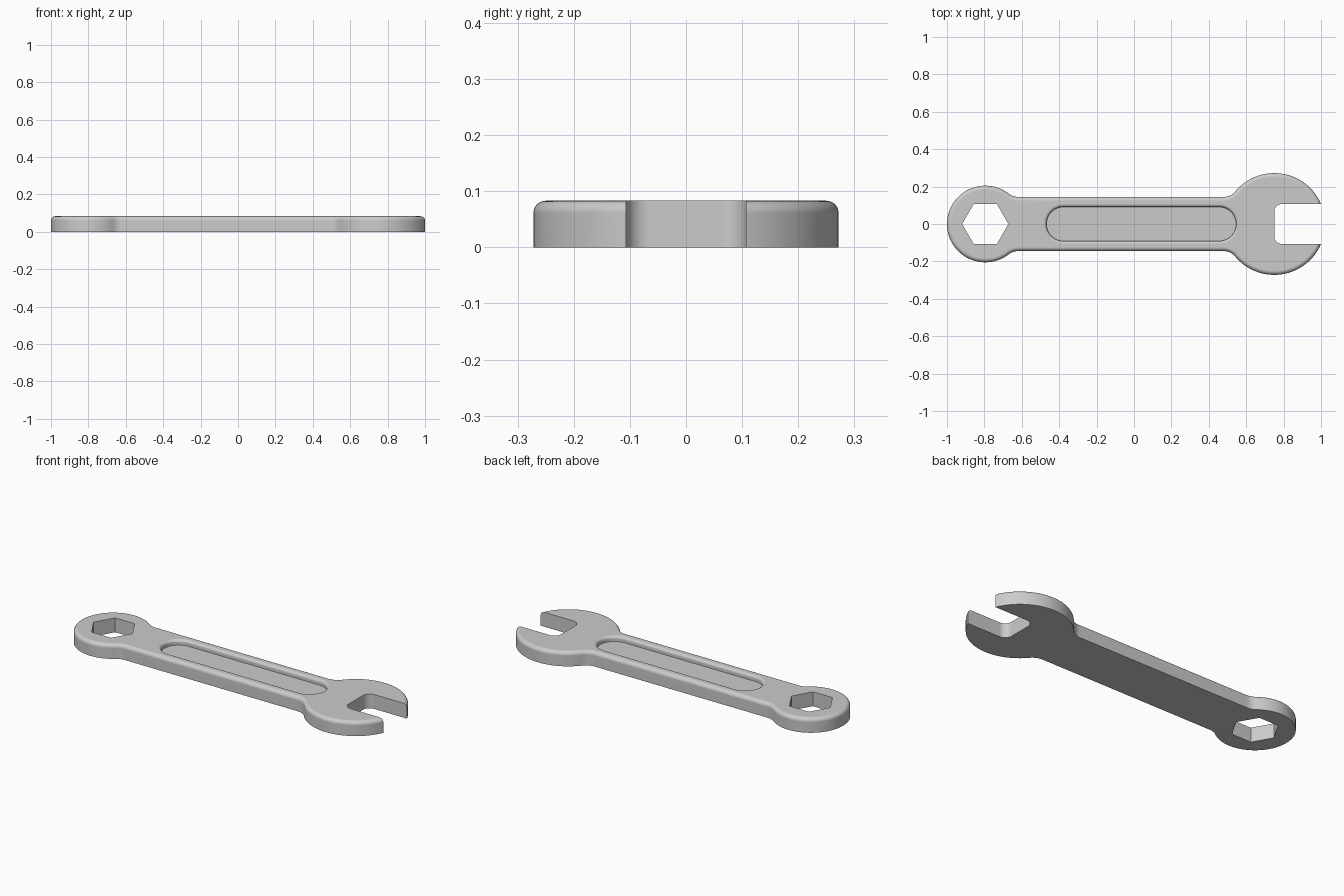
import bpy
import bmesh
from math import atan2, cos, pi, radians, sin, sqrt, tau

if "Cube" in bpy.data.objects:
    bpy.data.objects.remove(bpy.data.objects["Cube"])

HEIGHT = 0.083
RIM = 0.022            # rounding of the outer top edge
HANDLE = 0.145         # half width of the handle
FILLET = 0.08          # blend between handle and heads
RING_X, RING_R = -0.795, 0.205
JAW_X, JAW_R = 0.75, 0.272
OPENING = 0.107        # half width of the jaw and of the hex hole


def arc(x, y, radius, start, end, steps):
    return [(x + radius * cos(start + (end - start) * i / steps),
             y + radius * sin(start + (end - start) * i / steps))
            for i in range(steps + 1)]


def loft(name, layers):
    """Solid through a stack of (z, outline) layers with matching points."""
    bm = bmesh.new()
    rings = [[bm.verts.new((x, y, z)) for x, y in outline] for z, outline in layers]
    for low, high in zip(rings, rings[1:]):
        for i in range(len(low)):
            j = (i + 1) % len(low)
            bm.faces.new((low[i], low[j], high[j], high[i]))
    bm.faces.new(rings[0])
    bm.faces.new(rings[-1])
    bmesh.ops.recalc_face_normals(bm, faces=bm.faces)
    mesh = bpy.data.meshes.new(name)
    bm.to_mesh(mesh)
    bm.free()
    obj = bpy.data.objects.new(name, mesh)
    bpy.context.collection.objects.link(obj)
    return obj


def wrench_outline(inset):
    """Two round heads joined to a straight handle by tangent fillets."""
    fy = HANDLE + FILLET
    ring_dx = sqrt((RING_R + FILLET) ** 2 - fy ** 2)
    jaw_dx = sqrt((JAW_R + FILLET) ** 2 - fy ** 2)
    ring_a, jaw_a = atan2(fy, ring_dx), atan2(fy, -jaw_dx)
    blend = FILLET + inset
    upper = arc(RING_X, 0, RING_R - inset, pi, ring_a, 32)
    upper += arc(RING_X + ring_dx, fy, blend, ring_a + pi, 1.5 * pi, 10)[1:]
    upper += arc(JAW_X - jaw_dx, fy, blend, 1.5 * pi, jaw_a + pi, 10)
    upper += arc(JAW_X, 0, JAW_R - inset, jaw_a, 0, 40)[1:]
    return upper + [(x, -y) for x, y in reversed(upper[1:-1])]


def stadium(left, right, radius):
    return (arc(left, 0, radius, pi / 2, 1.5 * pi, 24)
            + arc(right, 0, radius, -pi / 2, pi / 2, 24))


def rounded_layers(radius, outline, steps=8):
    """Quarter-round profile ending at the top surface."""
    angles = [pi / 2 * i / steps for i in range(steps + 1)]
    return [(HEIGHT - radius + radius * sin(t), outline(radius * (1 - cos(t))))
            for t in angles]


# Wrench body
wrench = loft("wrench", [(0, wrench_outline(0))] + rounded_layers(RIM, wrench_outline))

# Hexagonal hole through the ring end
hexagon = arc(RING_X, 0, OPENING / cos(radians(30)), 0, tau, 6)[:-1]
hex_cutter = loft("hex_hole_cutter", [(-0.1, hexagon), (0.2, hexagon)])

# Open jaw with rounded inner corners
CORNER = 0.042
corner_x, corner_y = JAW_X + CORNER, OPENING - CORNER
slot = (arc(corner_x, corner_y, CORNER, pi / 2, pi, 10)
        + arc(corner_x, -corner_y, CORNER, pi, 1.5 * pi, 10)
        + [(1.2, -OPENING), (1.2, OPENING)])
jaw_cutter = loft("jaw_cutter", [(-0.1, slot), (0.2, slot)])

# Recessed panel in the handle, with a rounded lip
PANEL_R, LIP = 0.091, 0.016
panel_left, panel_right = -0.468 + PANEL_R, 0.546 - PANEL_R


def panel(grow):
    return stadium(panel_left, panel_right, PANEL_R + grow)


panel_cutter = loft("panel_cutter", [(HEIGHT - 0.03, panel(0))]
                    + rounded_layers(LIP, panel) + [(0.2, panel(LIP))])

# Cut the body, then discard the cutters
bpy.ops.object.select_all(action="DESELECT")
bpy.context.view_layer.objects.active = wrench
wrench.select_set(True)
for cutter in (hex_cutter, jaw_cutter, panel_cutter):
    cut = wrench.modifiers.new(cutter.name, "BOOLEAN")
    cut.operation = "DIFFERENCE"
    cut.solver = "EXACT"
    cut.object = cutter
    cutter.hide_render = True
    bpy.ops.object.modifier_apply(modifier=cut.name)
    bpy.data.objects.remove(cutter)

# Brushed steel colour
steel = bpy.data.materials.new("steel_grey")
steel.use_nodes = True
colour = (0.6, 0.6, 0.6, 1)
steel.diffuse_color = colour
steel.node_tree.nodes["Principled BSDF"].inputs["Base Color"].default_value = colour
wrench.data.materials.clear()
wrench.data.materials.append(steel)

# Smooth curves, crisp edges and flat top
bpy.ops.object.shade_smooth_by_angle(angle=radians(30))
flat = wrench.modifiers.new("flat_top_normals", "WEIGHTED_NORMAL")
flat.keep_sharp = True
